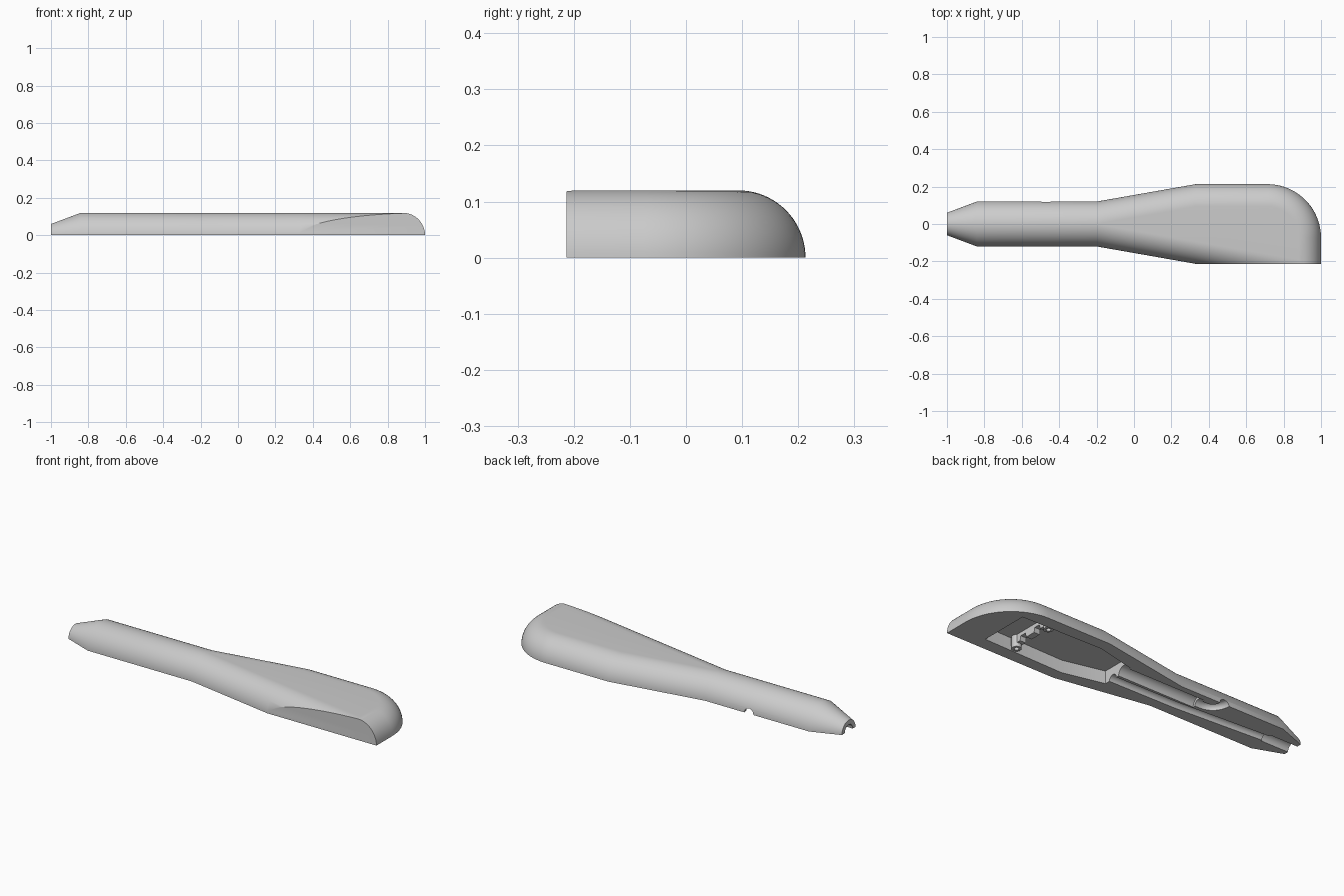
import bpy, bmesh
from math import sin, cos, pi, radians
from mathutils import Vector

cube = bpy.data.objects.get("Cube")
if cube:
    bpy.data.objects.remove(cube, do_unlink=True)

grey = bpy.data.materials.new("plain grey")
grey.use_nodes = True
colour = (0.6, 0.6, 0.6, 1)
grey.diffuse_color = colour
grey.node_tree.nodes["Principled BSDF"].inputs["Base Color"].default_value = colour

R = 0.12        # height of the half shell and radius of its rounded edge
HALF = 0.213    # half width of the head


def finish(name, bm):
    bmesh.ops.remove_doubles(bm, verts=bm.verts, dist=1e-5)
    bmesh.ops.recalc_face_normals(bm, faces=bm.faces)
    mesh = bpy.data.meshes.new(name)
    bm.to_mesh(mesh)
    bm.free()
    mesh.materials.append(grey)
    obj = bpy.data.objects.new(name, mesh)
    bpy.context.collection.objects.link(obj)
    return obj


def activate(obj):
    bpy.ops.object.select_all(action='DESELECT')
    obj.select_set(True)
    bpy.context.view_layer.objects.active = obj


def prism(name, points, direction):
    bm = bmesh.new()
    face = bm.faces.new([bm.verts.new(p) for p in points])
    out = bmesh.ops.extrude_face_region(bm, geom=[face])
    moved = [g for g in out["geom"] if isinstance(g, bmesh.types.BMVert)]
    bmesh.ops.translate(bm, verts=moved, vec=direction)
    return finish(name, bm)


def tube(name, path, radius, sides=32):
    """Solid round rod swept along a plan path at z = 0."""
    bm = bmesh.new()
    path = [Vector((x, y, 0)) for x, y in path]
    rings = []
    for i, p in enumerate(path):
        along = (path[min(i + 1, len(path) - 1)] - path[max(i - 1, 0)]).normalized()
        side = along.cross(Vector((0, 0, 1)))
        rings.append([bm.verts.new(p + radius * (side * cos(a) + Vector((0, 0, sin(a)))))
                      for a in (2 * pi * k / sides for k in range(sides))])
    for a, b in zip(rings, rings[1:]):
        for k in range(sides):
            n = (k + 1) % sides
            bm.faces.new((a[k], a[n], b[n], b[k]))
    bm.faces.new(rings[0])
    bm.faces.new(rings[-1])
    return finish(name, bm)


def cut(obj, cutter):
    activate(obj)
    mod = obj.modifiers.new("cut", 'BOOLEAN')
    mod.operation, mod.solver, mod.object = 'DIFFERENCE', 'EXACT', cutter
    bpy.ops.object.modifier_apply(modifier=mod.name)
    bpy.data.objects.remove(cutter, do_unlink=True)


def smooth(obj):
    activate(obj)
    bpy.ops.object.shade_smooth_by_angle(angle=radians(30))


def outline(t):
    """Plan loop of the shell at angle t up its rounded edge."""
    c, z = cos(t), R * sin(t)
    inset = R * (1 - c)
    corner = 0.287
    cx, cy = 1 - corner, HALF - corner
    back = [(-1, c * R / 2, z / 2), (-0.84, R * c, z), (-0.2, R * c, z),
            (0.33, HALF - inset, z)]
    arc = [(cx + (corner - inset) * cos(a), cy + (corner - inset) * sin(a), z)
           for a in (pi / 2 * (1 - k / 20) for k in range(21))]
    flare = HALF + (HALF - R) / 0.53 * (0.67 - inset)
    front = [(1 - inset, -flare + inset, z), (0.33, -HALF + inset, z),
             (-0.2, -R * c, z), (-0.84, -R * c, z), (-1, -c * R / 2, z / 2)]
    return back + arc + front


# Half shell: stacked outlines, closed below, at the nose and on top
bm = bmesh.new()
loops = [[bm.verts.new(p) for p in outline(pi / 2 * k / 20)] for k in range(21)]
for low, high in zip(loops, loops[1:]):
    for k in range(len(low) - 1):
        bm.faces.new((low[k], low[k + 1], high[k + 1], high[k]))
bm.faces.new(loops[0])
bm.faces.new([l[0] for l in loops] + [l[-1] for l in reversed(loops)])
bm.faces.new(loops[-1][2:-2])
bmesh.ops.remove_doubles(bm, verts=bm.verts, dist=1e-5)
# Flat front side of the head
sliced = bmesh.ops.bisect_plane(bm, geom=bm.verts[:] + bm.edges[:] + bm.faces[:],
                                plane_co=(0, -HALF, 0), plane_no=(0, -1, 0), clear_outer=True)
rim = [e for e in bm.edges if e.is_boundary]
bmesh.ops.holes_fill(bm, edges=rim, sides=0)
shell = finish("half_shell", bm)

# Hollow in the head
DEPTH = 0.07
half_plan = [(0.82, 0.14), (0.33, 0.15), (0.1, 0.095)]
plan = half_plan + [(x, -y) for x, y in reversed(half_plan)]
cut(shell, prism("head_hollow", [(x, y, -0.05) for x, y in plan], (0, 0, 0.05 + DEPTH)))

# Channels along the handle, the side outlet and the nose bore
cut(shell, tube("wide_channel", [(0.12, 0.045), (-0.37, 0.045)], 0.042))
bend = [(-0.35, 0.045)] + [(-0.4 - 0.07 * sin(a), 0.115 - 0.07 * cos(a))
                           for a in (pi / 2 * k / 8 for k in range(9))] + [(-0.47, 0.2)]
cut(shell, tube("side_outlet", bend, 0.028))
cut(shell, tube("long_channel", [(0.12, -0.04), (-0.3, -0.035), (-0.86, 0)], 0.026))
cut(shell, tube("nose_bore", [(-0.83, 0), (-1.1, 0)], 0.035))
smooth(shell)

# Notched rib across the hollow
notch = [(0.075, 0.025), (0.07, 0.05), (0.035, 0.05), (0.03, 0.025)]
edge = [(0.147, 0.075), (0.147, 0.025)] + notch
profile = edge + [(-y, z) for y, z in reversed(edge)]
prism("cross_rib", [(0.62, y, z) for y, z in profile], (0.035, 0, 0))

# Screw bosses at the ends of the rib
for name, y in (("left_boss", 0.12), ("right_boss", -0.12)):
    bpy.ops.mesh.primitive_cylinder_add(vertices=24, radius=0.025, depth=0.07,
                                        location=(0.64, y, 0.04))
    boss = bpy.context.object
    boss.name = name
    boss.data.materials.append(grey)
    bpy.ops.mesh.primitive_cylinder_add(vertices=24, radius=0.012, depth=0.06,
                                        location=(0.64, y, 0.01))
    cut(boss, bpy.context.object)
    smooth(boss)
